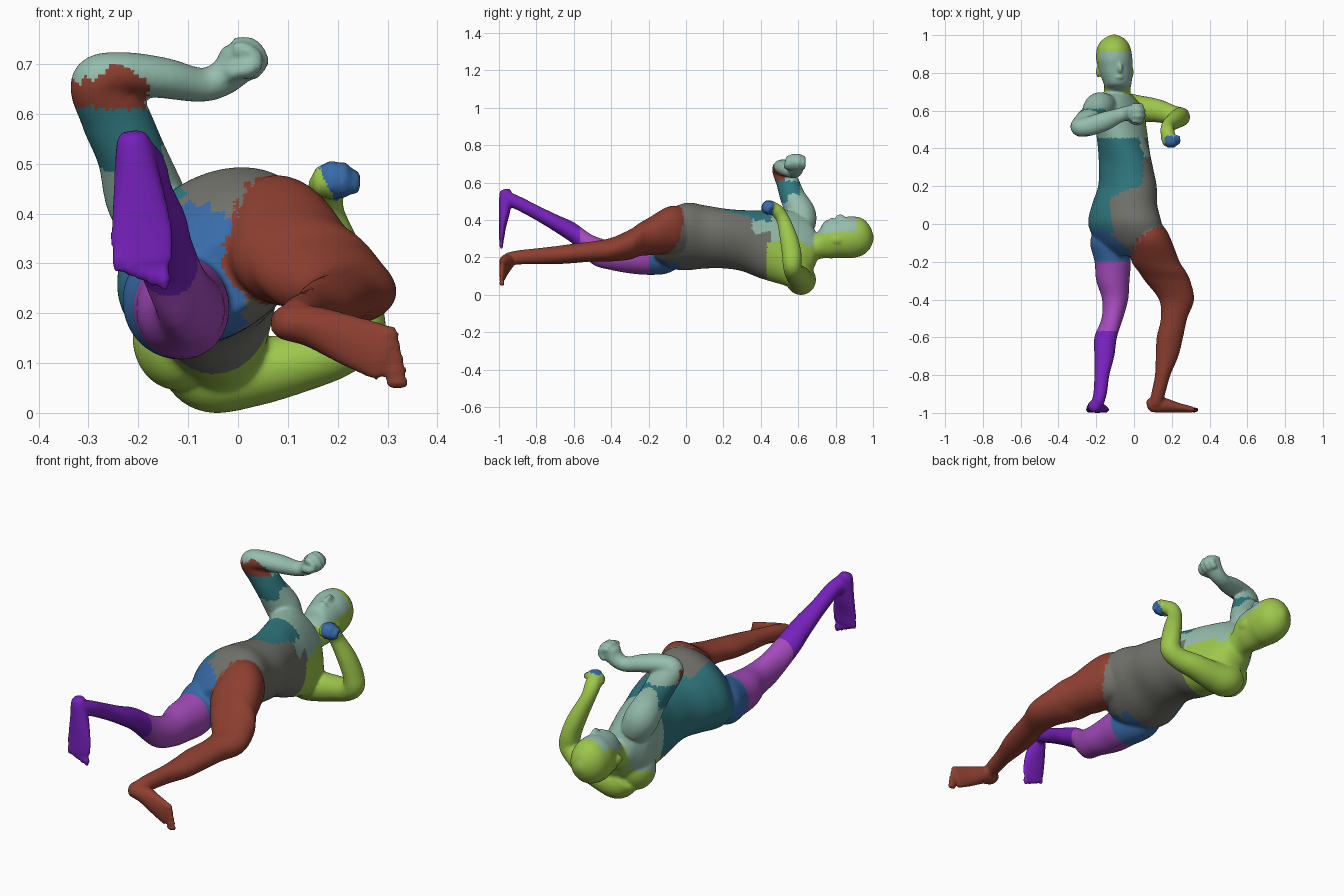
import bpy, bmesh, math
from mathutils import Vector, Matrix, kdtree

COLOURS = [("mint", (0.30, 0.51, 0.42)), ("lime", (0.34, 0.57, 0.07)),
           ("teal", (0.03, 0.19, 0.22)), ("grey", (0.17, 0.17, 0.15)),
           ("rust", (0.27, 0.05, 0.03)), ("blue", (0.04, 0.15, 0.40)),
           ("orchid", (0.37, 0.07, 0.50)), ("violet", (0.18, 0.015, 0.50))]
MINT, LIME, TEAL, GREY, RUST, BLUE, ORCHID, VIOLET = range(8)
SEG = 40
bm = bmesh.new()


def spline(rows, steps=9):
    """Catmull-Rom interpolation of whole section tuples."""
    out = []
    for i in range(len(rows) - 1):
        p0, p1 = rows[max(i - 1, 0)], rows[i]
        p2, p3 = rows[i + 1], rows[min(i + 2, len(rows) - 1)]
        for s in range(steps):
            t = s / steps
            out.append([0.5 * (2 * b + (c - a) * t + (2 * a - 5 * b + 4 * c - d) * t * t
                               + (3 * b - a - 3 * c + d) * t ** 3)
                        for a, b, c, d in zip(p0, p1, p2, p3)])
    return out + [list(rows[-1])]


def paint(faces, rule):
    for f in faces:
        c = f.calc_center_median()
        f.material_index = rule(c.x, c.y, c.z) if callable(rule) else rule


def skin(frames, rule):
    """Closed surface through (centre, U, V) elliptical rings."""
    rings = [[bm.verts.new(c + u * math.cos(k * math.tau / SEG) + v * math.sin(k * math.tau / SEG))
              for k in range(SEG)] for c, u, v in frames]
    faces = []
    for r, q in zip(rings, rings[1:]):
        faces += [bm.faces.new((r[k], r[(k + 1) % SEG], q[(k + 1) % SEG], q[k])) for k in range(SEG)]
    for ring, fr in ((rings[0], frames[0]), (rings[-1], frames[-1])):
        tip = bm.verts.new(fr[0])
        faces += [bm.faces.new((ring[k], ring[(k + 1) % SEG], tip)) for k in range(SEG)]
    paint(faces, rule)


def slices(rows, rule):
    """Sections across y: (y, x, z, half width, half depth, roll in degrees)."""
    frames = []
    for y, x, z, a, b, roll in spline(rows):
        c, s = math.cos(math.radians(roll)), math.sin(math.radians(roll))
        frames.append((Vector((x, y, z)), Vector((c, 0, s)) * a, Vector((s, 0, -c)) * b))
    skin(frames, rule)


def limb(rows, rule, ref=(0, 1, 0)):
    """Tube along a path: (x, y, z, half width, half thickness)."""
    rows = spline(rows)
    pts = [Vector(r[:3]) for r in rows]
    frames = []
    for i, r in enumerate(rows):
        t = (pts[min(i + 1, len(pts) - 1)] - pts[max(i - 1, 0)]).normalized()
        u = t.cross(Vector(ref)).normalized()
        frames.append((pts[i], u * r[3], u.cross(t) * r[4]))
    skin(frames, rule)


def blob(loc, size, rule):
    m = Matrix.Translation(loc) @ Matrix.Diagonal((*size, 1))
    res = bmesh.ops.create_uvsphere(bm, u_segments=24, v_segments=16, radius=1, matrix=m)
    paint({f for v in res["verts"] for f in v.link_faces}, rule)


# torso, twisted between hips and shoulders
def torso_rule(x, y, z):
    if y < -0.03 and x < 0.01 and z < 0.42 - 0.5 * max(x + 0.08, 0):
        return BLUE
    if y > 0.46:
        return LIME if z < 0.265 + 0.5 * x else MINT
    if y > 0.36 and x > 0.03 and 0.33 < z < 0.40:
        return MINT
    edge = min(0.05, max(-0.115, -0.115 + (y - 0.14) * 2.2))
    if z > 0.17 and x < edge and (x < -0.1 or z > 0.33):
        return TEAL
    return LIME if y > 0.43 and z < 0.27 else GREY


slices([(-0.17, -0.03, 0.27, 0.12, 0.07, 38), (-0.10, -0.03, 0.295, 0.19, 0.125, 38),
        (0.0, -0.048, 0.312, 0.215, 0.155, 38), (0.1, -0.05, 0.31, 0.19, 0.15, 42),
        (0.2, -0.035, 0.302, 0.172, 0.142, 50), (0.3, -0.043, 0.29, 0.168, 0.138, 66),
        (0.4, -0.055, 0.27, 0.182, 0.136, 92), (0.5, -0.068, 0.255, 0.20, 0.13, 105),
        (0.6, -0.088, 0.24, 0.215, 0.12, 113), (0.665, -0.09, 0.25, 0.15, 0.085, 113),
        (0.70, -0.09, 0.25, 0.07, 0.06, 113)], torso_rule)
blob((-0.12, 0.565, 0.15), (0.092, 0.09, 0.105), torso_rule)    # shoulder blade


# neck and head
def head_rule(x, y, z):
    return MINT if z > 0.325 and y < 0.915 and -0.18 < x < -0.015 else LIME


slices([(0.60, -0.09, 0.25, 0.08, 0.08, 0), (0.68, -0.09, 0.25, 0.072, 0.07, 0),
        (0.715, -0.088, 0.272, 0.07, 0.08, 0), (0.74, -0.087, 0.294, 0.073, 0.098, 0),
        (0.78, -0.092, 0.30, 0.083, 0.105, 0), (0.83, -0.10, 0.305, 0.091, 0.107, 0),
        (0.88, -0.105, 0.308, 0.096, 0.112, 0), (0.94, -0.107, 0.31, 0.086, 0.10, 0),
        (0.98, -0.105, 0.307, 0.056, 0.065, 0), (1.003, -0.105, 0.305, 0.012, 0.014, 0)], head_rule)
blob((-0.073, 0.825, 0.408), (0.014, 0.028, 0.024), MINT)       # nose
blob((-0.078, 0.778, 0.397), (0.024, 0.012, 0.016), MINT)       # lips
for ex in (-0.190, -0.013):                                     # ears
    blob((ex, 0.805, 0.295), (0.012, 0.03, 0.022), LIME)


# upper leg, striding forward
def front_leg_rule(x, y, z):
    return RUST if y < -0.11 + 0.6 * x + 0.3 * (z - 0.38) else GREY


slices([(0.04, 0.04, 0.35, 0.07, 0.08, 0), (-0.03, 0.07, 0.352, 0.10, 0.12, 0),
        (-0.1, 0.085, 0.345, 0.118, 0.125, 0), (-0.2, 0.115, 0.312, 0.127, 0.10, 0),
        (-0.25, 0.148, 0.295, 0.126, 0.088, 0),
        (-0.3, 0.177, 0.269, 0.121, 0.08, 0), (-0.4, 0.225, 0.242, 0.093, 0.063, 0),
        (-0.5, 0.212, 0.232, 0.07, 0.054, 0), (-0.6, 0.19, 0.222, 0.07, 0.052, 0),
        (-0.7, 0.175, 0.212, 0.06, 0.048, 0), (-0.8, 0.152, 0.207, 0.041, 0.042, 0),
        (-0.9, 0.128, 0.20, 0.037, 0.038, 0), (-0.96, 0.115, 0.19, 0.035, 0.035, 0)], front_leg_rule)
limb([(0.07, -0.962, 0.185, 0.018, 0.02), (0.09, -0.958, 0.182, 0.034, 0.038),
      (0.15, -0.958, 0.173, 0.042, 0.040), (0.23, -0.972, 0.143, 0.052, 0.026),
      (0.30, -0.982, 0.117, 0.058, 0.017)], RUST)
for i in range(5):                                              # toes
    blob((0.300 + 0.005 * i, -0.984, 0.157 - 0.024 * i), (0.025, 0.014, 0.014), RUST)


# lower leg, trailing behind
def back_leg_rule(x, y, z):
    return BLUE if y > -0.2 else ORCHID if y > -0.57 else VIOLET


slices([(-0.02, -0.13, 0.24, 0.08, 0.08, 0), (-0.1, -0.13, 0.225, 0.102, 0.11, 0),
        (-0.2, -0.113, 0.21, 0.096, 0.103, 0), (-0.3, -0.112, 0.208, 0.088, 0.093, 0),
        (-0.4, -0.10, 0.212, 0.069, 0.079, 0), (-0.5, -0.115, 0.242, 0.057, 0.078, 0),
        (-0.6, -0.15, 0.328, 0.06, 0.06, 0), (-0.7, -0.157, 0.385, 0.053, 0.048, 0),
        (-0.8, -0.17, 0.44, 0.04, 0.042, 0), (-0.9, -0.18, 0.492, 0.036, 0.04, 0),
        (-0.97, -0.20, 0.52, 0.034, 0.038, 0)], back_leg_rule)
limb([(-0.212, -0.965, 0.565, 0.018, 0.016), (-0.21, -0.964, 0.545, 0.034, 0.033),
      (-0.20, -0.970, 0.45, 0.050, 0.030), (-0.193, -0.981, 0.36, 0.063, 0.018),
      (-0.19, -0.986, 0.30, 0.060, 0.014)], VIOLET)
for i in range(5):                                              # toes
    blob((-0.24 + 0.023 * i, -0.987, 0.306 - 0.009 * i), (0.014, 0.012, 0.026), VIOLET)


# raised arm
def raised_arm_rule(x, y, z):
    if z < 0.49 or y > 0.61 or x > (-0.18 if z > 0.61 else -0.15):
        return MINT
    if z < 0.61:
        return TEAL
    top = 0.67 + 0.035 * max(0, 1 - abs(x + 0.24) / 0.05)
    return RUST if z < top and y < 0.53 else MINT


limb([(-0.15, 0.62, 0.36, 0.07, 0.07), (-0.185, 0.615, 0.43, 0.08, 0.08),
      (-0.215, 0.572, 0.52, 0.069, 0.068), (-0.25, 0.543, 0.60, 0.068, 0.06),
      (-0.282, 0.512, 0.662, 0.054, 0.05), (-0.23, 0.52, 0.68, 0.044, 0.052),
      (-0.15, 0.546, 0.672, 0.041, 0.05), (-0.07, 0.578, 0.658, 0.034, 0.038),
      (-0.02, 0.588, 0.68, 0.037, 0.042), (0.008, 0.588, 0.72, 0.042, 0.048),
      (0.010, 0.586, 0.748, 0.02, 0.032)], raised_arm_rule)
for i in range(4):                                              # curled fingers
    y, d = 0.547 + 0.026 * i, 0.005 * (i - 1.5) ** 2
    limb([(-0.01, y, 0.742 - d, 0.014, 0.014), (0.028 - d, y, 0.738 - d, 0.016, 0.015),
          (0.047 - d, y, 0.705, 0.016, 0.015), (0.025 - d, y, 0.675, 0.014, 0.014)], MINT)
limb([(-0.02, 0.55, 0.68, 0.016, 0.016), (0.02, 0.535, 0.69, 0.015, 0.015),
      (0.042, 0.545, 0.70, 0.012, 0.012)], MINT)                # thumb


# lowered arm
def lowered_arm_rule(x, y, z):
    return BLUE if y < 0.465 and z > 0.415 and x > 0.16 + 0.45 * (0.5 - z) else LIME


limb([(-0.10, 0.61, 0.12, 0.07, 0.07), (-0.055, 0.615, 0.081, 0.08, 0.08),
      (0.03, 0.61, 0.083, 0.07, 0.07), (0.12, 0.60, 0.10, 0.06, 0.062),
      (0.20, 0.578, 0.123, 0.052, 0.052), (0.245, 0.568, 0.16, 0.05, 0.05),
      (0.242, 0.565, 0.22, 0.045, 0.052), (0.218, 0.55, 0.30, 0.042, 0.048),
      (0.18, 0.52, 0.40, 0.034, 0.036), (0.178, 0.485, 0.45, 0.038, 0.036),
      (0.192, 0.445, 0.470, 0.036, 0.032)], lowered_arm_rule)
for i in range(4):                                              # curled fingers
    x, d = 0.166 + 0.022 * i, 0.006 * (i - 1.3) ** 2
    limb([(x, 0.468, 0.49 - d, 0.014, 0.014), (x, 0.428 + d, 0.49 - d, 0.015, 0.015),
          (x, 0.417 + d, 0.457, 0.015, 0.015), (x, 0.445, 0.436 + d / 2, 0.013, 0.013)],
         lowered_arm_rule, ref=(1, 0, 0))
limb([(0.165, 0.49, 0.445, 0.017, 0.017), (0.155, 0.46, 0.458, 0.015, 0.015),
      (0.162, 0.435, 0.47, 0.012, 0.012)], LIME, ref=(1, 0, 0))  # thumb

# remember the painted zones, then fuse all parts into one smooth skin
bmesh.ops.recalc_face_normals(bm, faces=bm.faces)
bm.faces.ensure_lookup_table()
zones = [f.material_index for f in bm.faces]
tree = kdtree.KDTree(len(zones))
for i, f in enumerate(bm.faces):
    tree.insert(f.calc_center_median(), i)
tree.balance()

mesh = bpy.data.meshes.new("body")
bm.to_mesh(mesh)
bm.free()
body = bpy.data.objects.new("body", mesh)
bpy.context.collection.objects.link(body)
fuse = body.modifiers.new("fuse", "REMESH")
fuse.mode, fuse.voxel_size = "VOXEL", 0.0075
relax = body.modifiers.new("relax", "SMOOTH")
relax.factor, relax.iterations = 0.5, 5
fused = bpy.data.meshes.new_from_object(body.evaluated_get(bpy.context.evaluated_depsgraph_get()))
body.modifiers.clear()
body.data = fused

# colour the fused skin from the nearest painted zone
fused.materials.clear()
for name, rgb in COLOURS:
    mat = bpy.data.materials.new(name)
    mat.diffuse_color = (*rgb, 1)
    fused.materials.append(mat)
for p in fused.polygons:
    p.material_index = zones[tree.find(p.center)[1]]
    p.use_smooth = True
